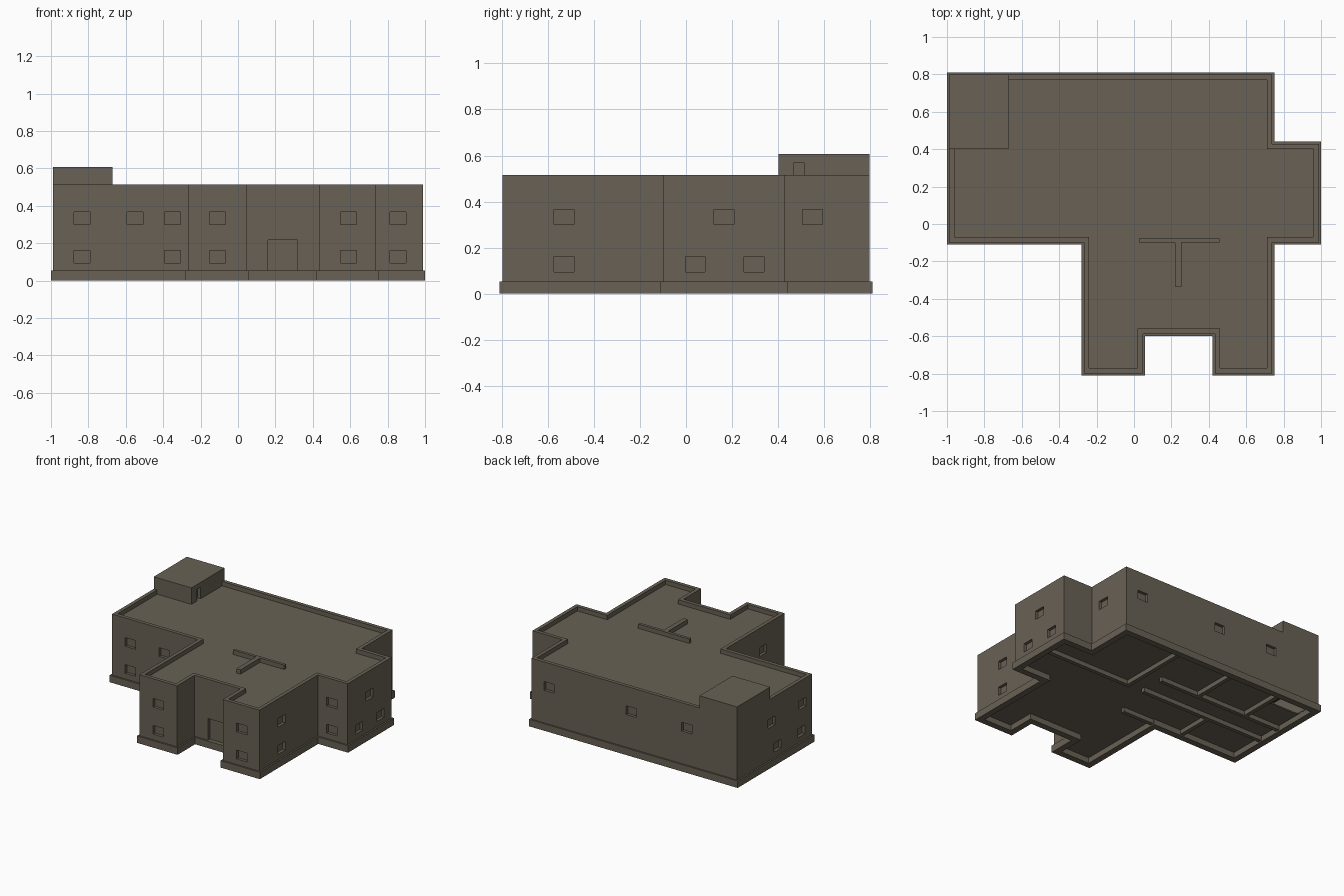
import bpy, bmesh

if "Cube" in bpy.data.objects:
    bpy.data.objects.remove(bpy.data.objects["Cube"])

mat = bpy.data.materials.new("grey brown plaster")
mat.diffuse_color = (0.14, 0.12, 0.09, 1)
mat.use_nodes = True
mat.node_tree.nodes["Principled BSDF"].inputs["Base Color"].default_value = mat.diffuse_color

# Footprint of the plinth, counter-clockwise
OUTLINE = [(-1, -.11), (-.28, -.11), (-.28, -.81), (.06, -.81), (.06, -.6), (.42, -.6), (.42, -.81),
           (.75, -.81), (.75, -.11), (1, -.11), (1, .44), (.75, .44), (.75, .81), (-1, .81)]
WALL_OUT, WALL_IN = .012, .04
PLINTH, ROOF, TOP = .053, .482, .515


def inset(d):
    """Move every side of the right-angled footprint inwards by d."""
    out = []
    for i, p in enumerate(OUTLINE):
        q, r = OUTLINE[i - 1], OUTLINE[(i + 1) % len(OUTLINE)]
        nx = ny = 0
        for a, b in ((q, p), (p, r)):
            dx, dy = b[0] - a[0], b[1] - a[1]
            n = abs(dx) + abs(dy)
            nx -= dy / n
            ny += dx / n
        out.append((p[0] + d * nx, p[1] + d * ny))
    return out


def finish(name, bm):
    bmesh.ops.recalc_face_normals(bm, faces=bm.faces)
    me = bpy.data.meshes.new(name)
    bm.to_mesh(me)
    bm.free()
    me.materials.append(mat)
    ob = bpy.data.objects.new(name, me)
    bpy.context.collection.objects.link(ob)
    return ob


def slab(name, d, z0, z1):
    bm = bmesh.new()
    f = bm.faces.new([bm.verts.new((x, y, z0)) for x, y in inset(d)])
    up = bmesh.ops.extrude_face_region(bm, geom=[f], use_keep_orig=True)["geom"]
    bmesh.ops.translate(bm, vec=(0, 0, z1 - z0), verts=[v for v in up if isinstance(v, bmesh.types.BMVert)])
    return finish(name, bm)


def ring(name, d0, d1, z0, z1):
    bm = bmesh.new()
    loops = [[bm.verts.new((x, y, z)) for x, y in inset(d)]
             for d, z in ((d0, z0), (d0, z1), (d1, z1), (d1, z0))]
    n = len(OUTLINE)
    for k in range(4):
        a, b = loops[k], loops[(k + 1) % 4]
        for i in range(n):
            j = (i + 1) % n
            bm.faces.new((a[i], a[j], b[j], b[i]))
    return finish(name, bm)


def boxes(name, items):
    """One object made of boxes (x0, x1, y0, y1, z0, z1)."""
    bm = bmesh.new()
    for x0, x1, y0, y1, z0, z1 in items:
        vs = bmesh.ops.create_cube(bm, size=1)["verts"]
        for v in vs:
            v.co = (x1 if v.co.x > 0 else x0, y1 if v.co.y > 0 else y0, z1 if v.co.z > 0 else z0)
    return finish(name, bm)


def cut(ob, items):
    cutter = boxes("cutter", items)
    cutter.hide_render = True
    m = ob.modifiers.new("cut", "BOOLEAN")
    m.operation, m.solver, m.object = "DIFFERENCE", "EXACT", cutter
    dg = bpy.context.evaluated_depsgraph_get()
    me = bpy.data.meshes.new_from_object(ob.evaluated_get(dg))
    ob.modifiers.clear()
    ob.data = me
    bpy.data.objects.remove(cutter)


# Plinth, walls with parapet, floors and roof deck
ring("plinth", 0, WALL_IN + .008, 0, PLINTH)
walls = ring("outer_walls", WALL_OUT, WALL_IN, PLINTH, TOP)
ground = slab("ground_floor", .02, .043, PLINTH - .001)
middle = slab("upper_floor", .02, .255, .265)
slab("roof_deck", .02, ROOF - .02, ROOF)

# Windows as recesses: (axis, wall position, outward sign, lower centres, upper centres)
WINDOWS = [("y", -.098, -1, (-.835, -.35, .855), (-.835, -.55, -.35, .855)),
           ("y", -.798, -1, (-.11, .59), (-.11, .59)),
           ("y", .798, 1, (), (.59, -.1, -.565)),
           ("x", .738, 1, (-.53,), (-.53, .55)),
           ("x", .988, 1, (.04, .295), (.165,)),
           ("x", -.988, -1, (.315, .03), (.385, .015)),
           ("x", -.268, -1, (-.54,), (-.54,))]
HALF_W, HALF_H, DEPTH = .043, .033, .022
holes = []
for axis, pos, s, low, high in WINDOWS:
    a, b = sorted((pos - s * DEPTH, pos + s * .03))
    for z, cs in ((.128, low), (.333, high)):
        for c in cs:
            u = (c - HALF_W, c + HALF_W)
            flat = (*u, a, b) if axis == "y" else (a, b, *u)
            holes.append((*flat, z - HALF_H, z + HALF_H))
# Entrance in the front notch
holes.append((.16, .318, -.62, -.588 + DEPTH, .03, .217))
cut(walls, holes)

# Stair tower on the roof with its doorway
tower = boxes("roof_stair_tower", [(-.988, -.672, .402, .798, ROOF - .01, .607)])
cut(tower, [(-.70, -.6, .47, .512, ROOF - .02, .57)])

# Interior walls rising through the roof as a T
boxes("roof_cross_wall", [(.027, .457, -.1, -.078, PLINTH, TOP)])
boxes("roof_stem_wall", [(.22, .255, -.335, -.1, PLINTH, TOP)])

# Foundation strips beneath the ground floor
boxes("foundation_strips", [(-.67, .03, -.1, -.07, .01, .045), (.25, .97, .2, .23, .01, .045),
                            (-.96, .1, .2, .23, .01, .045), (-.96, .1, .39, .42, .01, .045),
                            (.22, .25, .2, .78, .01, .045), (-.25, -.22, .42, .78, .01, .045),
                            (-.5, -.47, -.08, .2, .01, .045), (-.67, -.64, .42, .78, .01, .045)])

# Stairwell with steps in the back left corner
well = [(-.95, -.69, .62, .77, .03, .3)]
cut(ground, well)
cut(middle, well)
boxes("stairs", [(-.7 - .03 * i, -.67 - .03 * i, .62, .77, .03 + .026 * i, .056 + .026 * i) for i in range(9)])
